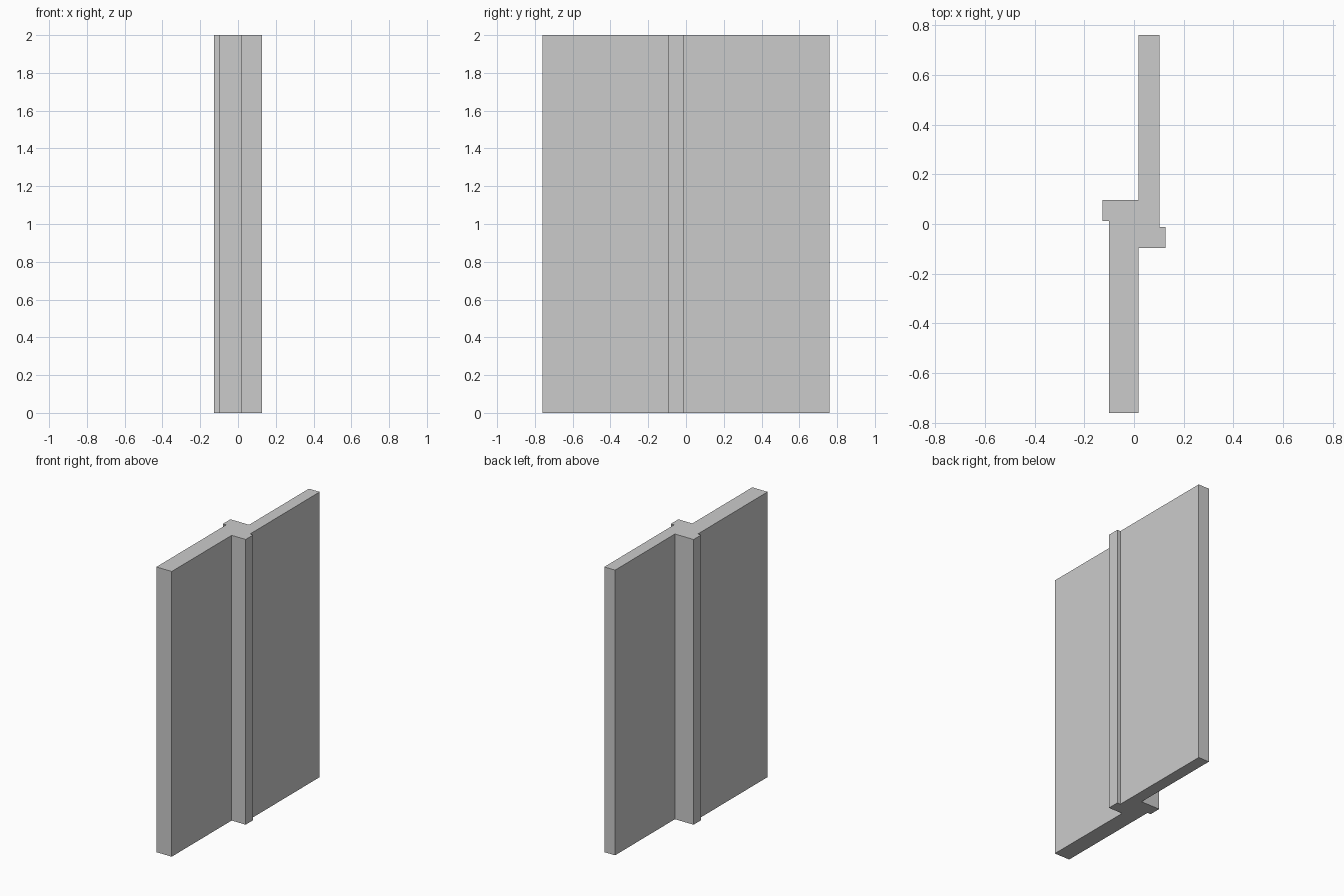
import bpy, bmesh

if "Cube" in bpy.data.objects:
    bpy.data.objects.remove(bpy.data.objects["Cube"])

HEIGHT = 2.0

# Stepped plan outline, counter-clockwise: two offset panels with overlapping lips
OUTLINE = [
    (-0.101, -0.76), (0.018, -0.76),                      # front panel end
    (0.018, -0.096), (0.127, -0.096),                     # right lip
    (0.127, -0.013), (0.102, -0.013),
    (0.102, 0.76), (0.018, 0.76),                         # back panel end
    (0.018, 0.097), (-0.127, 0.097),                      # left lip
    (-0.127, 0.013), (-0.101, 0.013),
]


def extrude_profile(name, points, height):
    bm = bmesh.new()
    face = bm.faces.new([bm.verts.new((x, y, 0)) for x, y in points])
    result = bmesh.ops.extrude_face_region(bm, geom=[face], use_keep_orig=True)
    top = [g for g in result["geom"] if isinstance(g, bmesh.types.BMVert)]
    bmesh.ops.translate(bm, verts=top, vec=(0, 0, height))
    bmesh.ops.recalc_face_normals(bm, faces=bm.faces)
    mesh = bpy.data.meshes.new(name)
    bm.to_mesh(mesh)
    bm.free()
    obj = bpy.data.objects.new(name, mesh)
    bpy.context.collection.objects.link(obj)
    return obj


# Full-height interlocking wall panel
extrude_profile("wall_panel", OUTLINE, HEIGHT)
